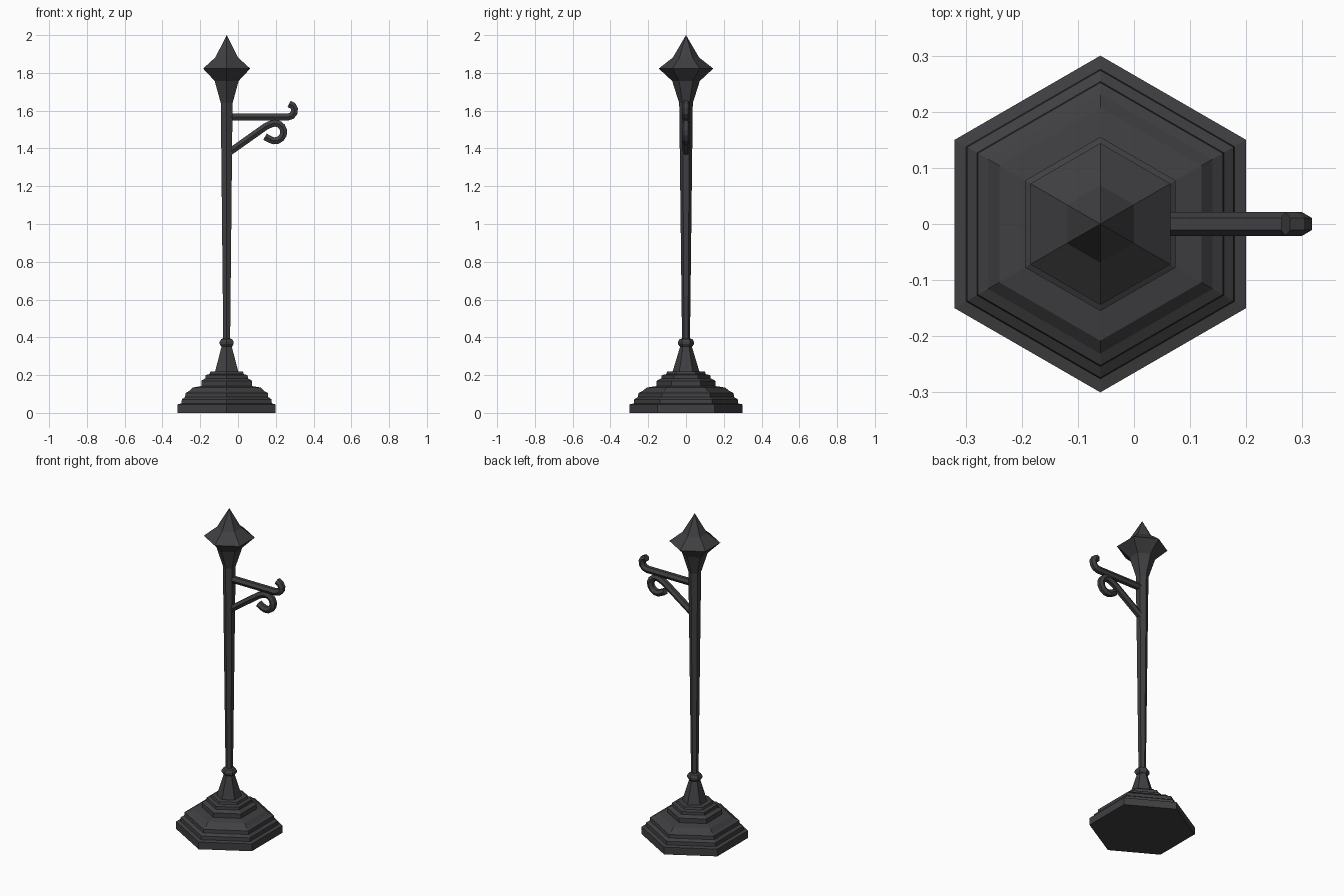
import bpy, bmesh, math
from mathutils import Vector

if "Cube" in bpy.data.objects:
    bpy.data.objects.remove(bpy.data.objects["Cube"])

iron = bpy.data.materials.new("dark iron grey")
iron.diffuse_color = (0.05, 0.05, 0.054, 1)
iron.use_nodes = True
iron.node_tree.nodes["Principled BSDF"].inputs["Base Color"].default_value = iron.diffuse_color
CX = -0.06  # post axis


def finish(name, bm):
    bmesh.ops.recalc_face_normals(bm, faces=bm.faces)
    me = bpy.data.meshes.new(name)
    bm.to_mesh(me)
    bm.free()
    me.materials.append(iron)
    ob = bpy.data.objects.new(name, me)
    bpy.context.collection.objects.link(ob)


def skin(name, rings):
    """Join successive six-sided rings and cap both ends."""
    bm = bmesh.new()
    vs = [[bm.verts.new(p) for p in r] for r in rings]
    for a, b in zip(vs, vs[1:]):
        for i in range(6):
            j = (i + 1) % 6
            bm.faces.new((a[i], a[j], b[j], b[i]))
    bm.faces.new(vs[0])
    bm.faces.new(vs[-1])
    bmesh.ops.remove_doubles(bm, verts=bm.verts, dist=1e-5)
    finish(name, bm)


ANG = [math.pi / 2 + i * math.pi / 3 for i in range(6)]


def lathe(name, profile):
    skin(name, [[(CX + r * math.cos(a), r * math.sin(a), z) for a in ANG]
                for r, z in profile])


def tube(name, path, r=0.0214):
    """Hexagonal bar swept along a path in the xz plane."""
    pts = [Vector((x, 0, z)) for x, z in path]
    rings = []
    for i, p in enumerate(pts):
        d0 = (p - pts[max(i - 1, 0)]).normalized()
        d1 = (pts[min(i + 1, len(pts) - 1)] - p).normalized()
        t = (d0 + d1).normalized()
        n = Vector((-t.z, 0, t.x))
        rings.append([p + Vector((0, 1, 0)) * r * math.cos(k * math.pi / 3)
                      + n * r * math.sin(k * math.pi / 3) for k in range(6)])
    skin(name, rings)


# stepped hexagonal foot and its cone
lathe("stepped_base", [(.30, 0), (.30, .045), (.276, .05), (.274, .072), (.254, .084),
                       (.252, .105), (.231, .115), (.208, .134), (.155, .142),
                       (.155, .17), (.13, .183), (.128, .2), (.105, .205),
                       (.1, .218), (.072, .22)])
lathe("base_cone", [(.072, .215), (.03, .355)])
# collar
lathe("collar", [(.026, .35), (.034, .352), (.043, .365), (.043, .376), (.034, .39), (.02, .395)])
# tapered post
lathe("post", [(.021, .38), (.036, 1.645)])
# lamp head
lathe("lamp_head", [(.036, 1.64), (.073, 1.757), (.144, 1.823), (.069, 1.882), (0.0001, 2.0)])

# upper arm with upturned hook
tube("arm_hook", [(CX, 1.566), (.262, 1.566), (.284, 1.573), (.297, 1.589),
                  (.299, 1.609), (.290, 1.626), (.270, 1.636)])
# lower brace ending in a scroll
cx, cz, r = .195, 1.487, .047
scroll = [(cx + r * math.cos(math.radians(a)), cz + r * math.sin(math.radians(a)))
          for a in range(118, -181, -27)][:10]
tube("brace_scroll", [(CX, 1.37), (.145, 1.515)] + scroll + [(.143, 1.462)])
